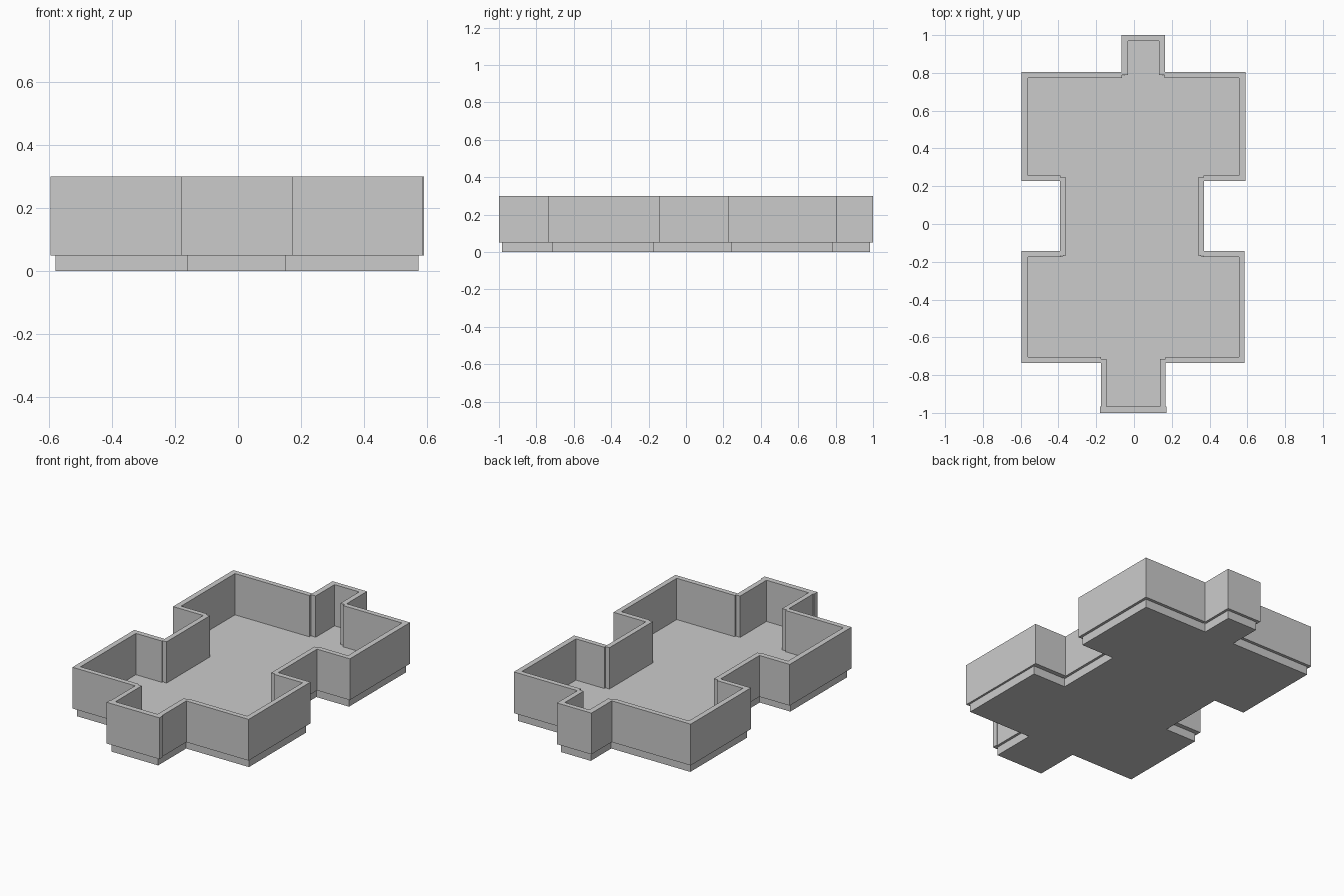
import bpy
import bmesh

if "Cube" in bpy.data.objects:
    bpy.data.objects.remove(bpy.data.objects["Cube"])


def outline(levels, bands):
    """Closed stepped outline: bands of (left, right) stacked between y levels."""
    right, left = [], []
    for i, (x0, x1) in enumerate(bands):
        for y in levels[i:i + 2]:
            right.append((x1, y))
            left.append((x0, y))
    return right + left[::-1]


def slab(name, loops, z0, z1):
    """Fill one or more nested outlines and extrude them upwards."""
    bm = bmesh.new()
    edges = []
    for loop in loops:
        vs = [bm.verts.new((x, y, z0)) for x, y in loop]
        edges += [bm.edges.new((vs[i - 1], vs[i])) for i in range(len(vs))]
    bmesh.ops.triangle_fill(bm, edges=edges, use_beauty=True)
    out = bmesh.ops.extrude_face_region(bm, geom=bm.faces[:], use_keep_orig=True)
    top = [g for g in out["geom"] if isinstance(g, bmesh.types.BMVert)]
    bmesh.ops.translate(bm, verts=top, vec=(0, 0, z1 - z0))
    bmesh.ops.recalc_face_normals(bm, faces=bm.faces[:])
    mesh = bpy.data.meshes.new(name)
    bm.to_mesh(mesh)
    bm.free()
    ob = bpy.data.objects.new(name, mesh)
    bpy.context.collection.objects.link(ob)
    return ob


# Floor plate: front stub, front room, waist, back room, back stub
floor = outline([-0.983, -0.715, -0.17, 0.243, 0.787, 0.983],
                [(-0.16, 0.153), (-0.58, 0.574), (-0.375, 0.355),
                 (-0.58, 0.574), (-0.05, 0.15)])
slab("floor", [floor], 0.0, 0.05)

# Walls: outer outline, with a slightly wider end wall on the front stub
outer = outline([-1.0, -0.966, -0.735, -0.143, 0.228, 0.805, 1.0],
                [(-0.18, 0.173), (-0.175, 0.168), (-0.595, 0.586), (-0.392, 0.37),
                 (-0.595, 0.59), (-0.066, 0.165)])

# Inner outline, with thin bands for the small notches where wall runs meet
inner = outline([-0.966, -0.714, -0.704, -0.175, -0.168, 0.247, 0.258,
                 0.774, 0.79, 0.97],
                [(-0.145, 0.137), (-0.174, 0.166), (-0.562, 0.555), (-0.388, 0.338 + 0.028),
                 (-0.361, 0.34), (-0.388, 0.367), (-0.562, 0.557),
                 (-0.064, 0.162), (-0.032, 0.133)])
slab("walls", [outer, inner], 0.05, 0.3)
